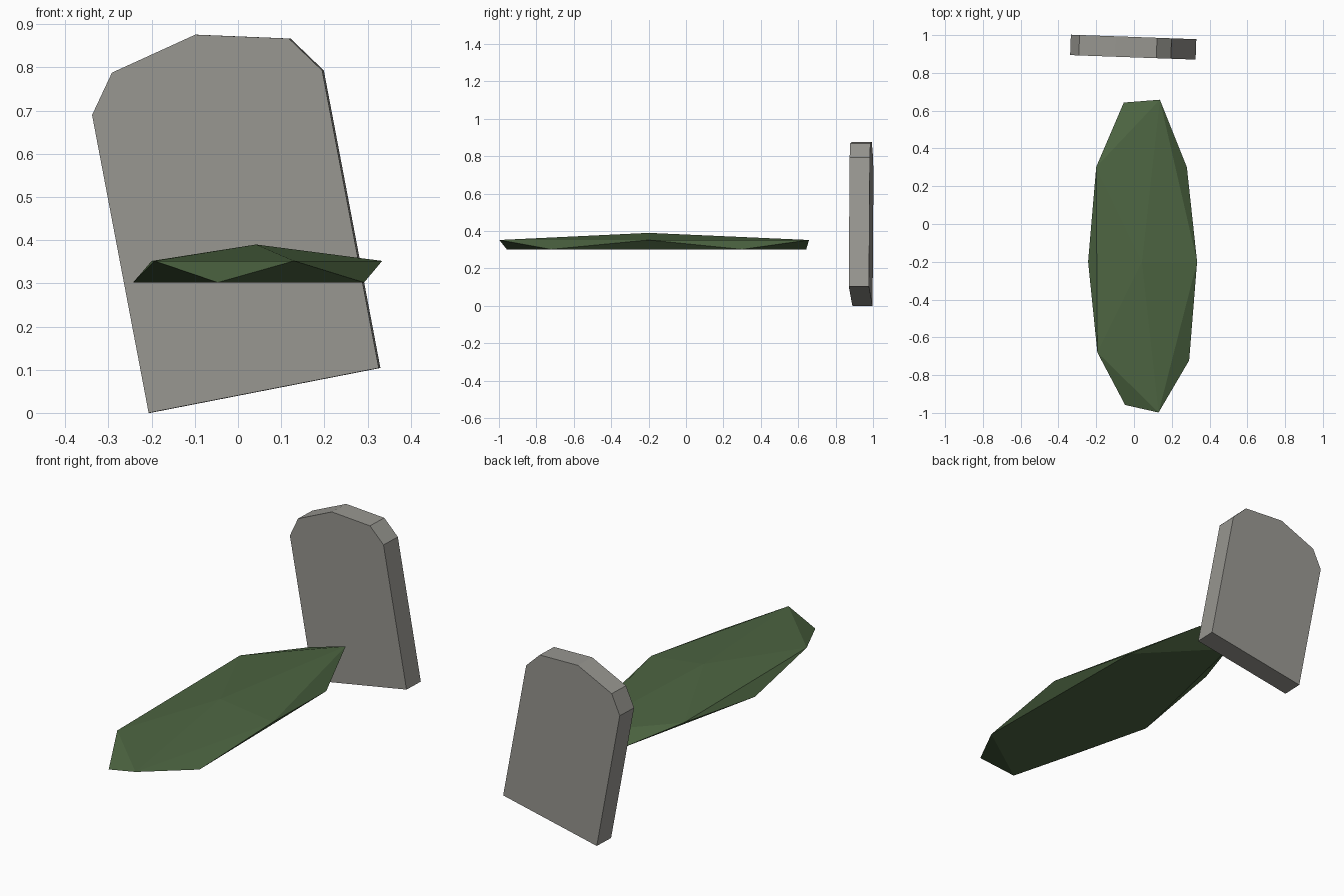
import bpy, bmesh
from mathutils import Vector

if "Cube" in bpy.data.objects:
    bpy.data.objects.remove(bpy.data.objects["Cube"])


def material(name, rgb):
    m = bpy.data.materials.new(name)
    m.diffuse_color = (*rgb, 1)
    m.use_nodes = True
    m.node_tree.nodes["Principled BSDF"].inputs["Base Color"].default_value = m.diffuse_color
    return m


def finish(name, bm, mat):
    bmesh.ops.recalc_face_normals(bm, faces=bm.faces)
    mesh = bpy.data.meshes.new(name)
    bm.to_mesh(mesh)
    bm.free()
    mesh.materials.append(mat)
    obj = bpy.data.objects.new(name, mesh)
    bpy.context.collection.objects.link(obj)


stone = material("grey stone", (0.314, 0.309, 0.283))
grass = material("dark grass green", (0.074, 0.130, 0.054))

# Headstone: leaning slab with a chamfered top, turned slightly about z
YAW = 0.036
profile = [(-.207, 0), (.326, .104), (.195, .793), (.118, .867),
           (-.099, .876), (-.292, .788), (-.338, .69)]
bm = bmesh.new()
front = bm.faces.new([bm.verts.new((x, .882 - YAW * x, z)) for x, z in profile])
slab = bmesh.ops.extrude_face_region(bm, geom=[front], use_keep_orig=True)
back = [g for g in slab["geom"] if isinstance(g, bmesh.types.BMVert)]
bmesh.ops.translate(bm, verts=back, vec=Vector((YAW, 1, 0)) * .108)
finish("headstone", bm, stone)

# Grave mound: low faceted dome, two staggered rings of five under a peak
upper = [(.13, -.998), (.334, -.2), (.137, .658), (-.2, .302), (-.194, -.68)]
lower = [(.292, -.722), (.28, .3), (-.054, .643), (-.243, -.2), (-.047, -.958)]
bm = bmesh.new()
peak = bm.verts.new((.042, -.2, .39))
up = [bm.verts.new((x, y, .352)) for x, y in upper]
low = [bm.verts.new((x, y, .302)) for x, y in lower]
for i in range(5):
    j = (i + 1) % 5
    bm.faces.new((peak, up[i], up[j]))
    bm.faces.new((up[i], low[i], up[j]))
    bm.faces.new((low[i], low[j], up[j]))
bm.faces.new(low[::-1])
finish("grave_mound", bm, grass)
